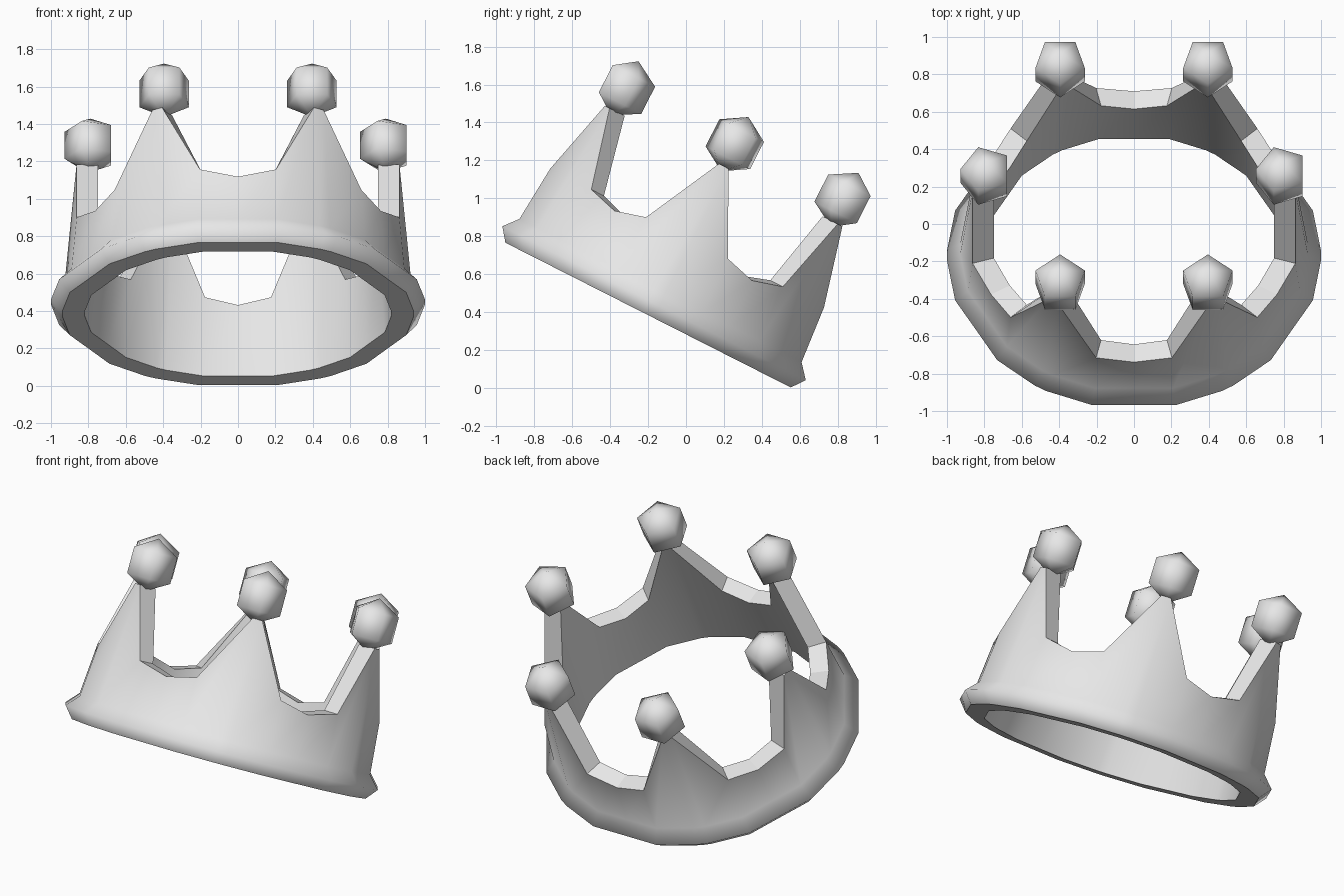
import bpy, bmesh, math
from mathutils import Matrix

if "Cube" in bpy.data.objects:
    bpy.data.objects.remove(bpy.data.objects["Cube"], do_unlink=True)

metal = bpy.data.materials.new("light_grey")
metal.use_nodes = True
metal.diffuse_color = (0.8, 0.8, 0.8, 1)
metal.node_tree.nodes["Principled BSDF"].inputs["Base Color"].default_value = (0.8, 0.8, 0.8, 1)

# The whole crown leans back, with its front edge raised
LEAN = Matrix.Translation((0, -0.2, 0.385)) @ Matrix.Rotation(math.radians(-26.9), 4, 'X')
DEPTH = 0.92      # the ring is a little shallower than wide


def ring_point(radius, angle, z, depth=DEPTH):
    a = math.radians(angle)       # 0 is the front, 90 is +x
    return (radius * math.sin(a), -depth * radius * math.cos(a), z)


def finish(bm, name):
    bmesh.ops.recalc_face_normals(bm, faces=bm.faces)
    for f in bm.faces:
        f.smooth = True
    bm.transform(LEAN)
    mesh = bpy.data.meshes.new(name)
    bm.to_mesh(mesh)
    bm.free()
    mesh.materials.append(metal)
    obj = bpy.data.objects.new(name, mesh)
    bpy.context.collection.objects.link(obj)


# Band: one cross-section per column, six columns groups that rise to a peak
# (angle from peak, top height, radius factor)
COLUMNS = [(-17, 0.455, 1), (-2, 0.88, 1), (2, 0.88, 1), (17, 0.455, 1), (30, 0.41, 0.974)]
bm = bmesh.new()
sections = []
for k in range(6):
    for offset, top, factor in COLUMNS:
        angle = 30 + 60 * k + offset
        outer_top = 0.93 - 0.09 * (top - 0.145)
        inner_top = 0.82 - 0.08 * top
        profile = [(0.94, 0), (1.0, 0.07), (0.93, 0.145),
                   (outer_top, top), (inner_top, top), (0.82, 0)]
        sections.append([bm.verts.new(ring_point(r * factor, angle, z)) for r, z in profile])

SHARP = {0, 3, 4, 5}      # profile corners that stay crisp
for i, a in enumerate(sections):
    b = sections[(i + 1) % len(sections)]
    for j in range(6):
        n = (j + 1) % 6
        bm.faces.new((a[j], b[j], b[n], a[n]))
    for j in SHARP:
        bm.edges.get((a[j], b[j])).smooth = False
# crisp corners across the rim
for a in sections:
    bm.edges.get((a[3], a[4])).smooth = False
finish(bm, "crown_band")

# Balls on the peaks: (name, angle round the ring, direction of a corner)
BALLS = [("front_left_ball", 30, 90), ("left_ball", 90, 180), ("back_left_ball", 150, -90),
         ("back_right_ball", 210, -90), ("right_ball", 270, 180), ("front_right_ball", 330, 90)]
for name, angle, turn in BALLS:
    bm = bmesh.new()
    place = Matrix.Translation(ring_point(0.79, angle, 1.01, 0.95))
    bmesh.ops.create_uvsphere(bm, u_segments=5, v_segments=3, radius=0.16)
    # turn the first corner to the wanted direction
    first = max(bm.verts, key=lambda v: (round(math.hypot(v.co.x, v.co.y), 3), v.co.z)).co
    start = math.atan2(first.y, first.x)
    bm.transform(place @ Matrix.Rotation(math.radians(turn) - start, 4, 'Z'))
    finish(bm, name)
